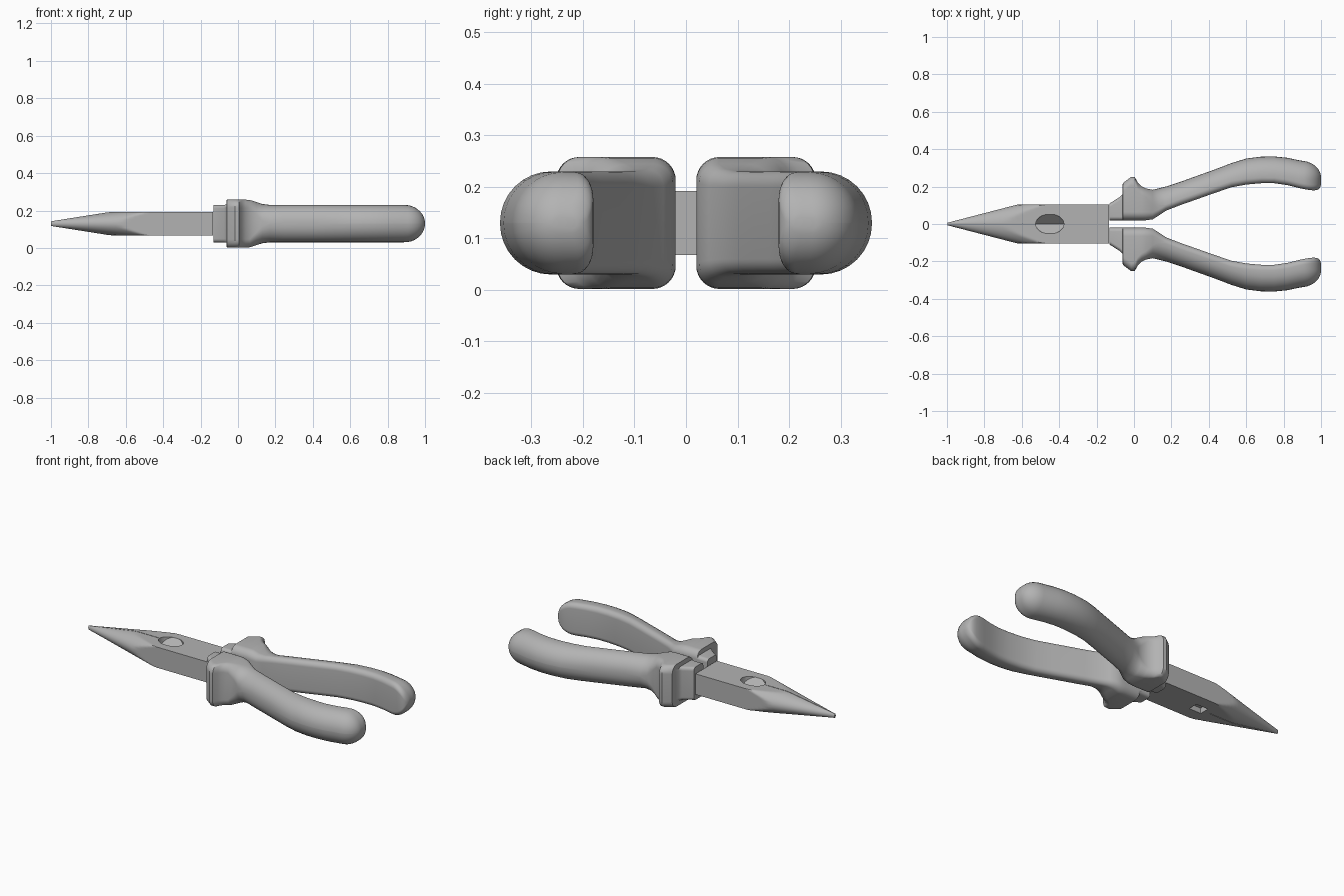
import bpy, bmesh
from math import cos, sin, pi, sqrt, radians

if "Cube" in bpy.data.objects:
    bpy.data.objects.remove(bpy.data.objects["Cube"], do_unlink=True)

MID = 0.13  # height of the tool's centre plane

steel = bpy.data.materials.new("plain grey")
steel.use_nodes = True
GREY = (0.45, 0.45, 0.45, 1)
steel.diffuse_color = GREY
steel.node_tree.nodes["Principled BSDF"].inputs["Base Color"].default_value = GREY


def finish(name, bm):
    """Turn a bmesh into a named object."""
    bmesh.ops.recalc_face_normals(bm, faces=bm.faces)
    mesh = bpy.data.meshes.new(name)
    bm.to_mesh(mesh)
    bm.free()
    mesh.materials.append(steel)
    obj = bpy.data.objects.new(name, mesh)
    bpy.context.collection.objects.link(obj)
    return obj


def loft(name, rings):
    """Skin a list of equal-length rings and cap both ends."""
    bm = bmesh.new()
    loops = [[bm.verts.new(p) for p in ring] for ring in rings]
    count = len(loops[0])
    for a, b in zip(loops, loops[1:]):
        for i in range(count):
            j = (i + 1) % count
            bm.faces.new((a[i], a[j], b[j], b[i]))
    bm.faces.new(loops[0])
    bm.faces.new(loops[-1])
    bmesh.ops.remove_doubles(bm, verts=bm.verts, dist=0.0004)
    return finish(name, bm)


def box(name, lo, hi):
    bm = bmesh.new()
    bmesh.ops.create_cube(bm, size=1)
    for v in bm.verts:
        v.co = [(a + b) / 2 + c * (b - a) for a, b, c in zip(lo, hi, v.co)]
    return finish(name, bm)


def cut(target, cutter):
    mod = target.modifiers.new(cutter.name, "BOOLEAN")
    mod.operation = "DIFFERENCE"
    mod.object = cutter
    mod.solver = "EXACT"
    cutter.hide_render = True
    cutter.hide_set(True)


def smooth(obj, angle):
    bpy.ops.object.select_all(action="DESELECT")
    obj.select_set(True)
    bpy.context.view_layer.objects.active = obj
    bpy.ops.object.shade_smooth_by_angle(angle=radians(angle))


# Jaws and joint block: an elliptical cone trimmed to a flat bar
def jaw_ring(x, sides=96):
    ry, rz = 0.006 + 0.26 * (x + 1), 0.0125 + 0.158 * (x + 1)
    ring = []
    for i in range(sides):
        a = 2 * pi * (i + 0.5) / sides
        y = max(-0.103, min(0.103, ry * cos(a)))
        z = max(-0.0625, min(0.0625, rz * sin(a)))
        ring.append((x, y, MID + z))
    return ring


jaws = loft("jaws", [jaw_ring(-1 + 0.025 * i) for i in range(24)] + [jaw_ring(-0.135)])
smooth(jaws, 25)

# Fine seam between the two jaws
cut(jaws, box("seam_cutter", (-1.1, -0.0015, 0), (-0.53, 0.0015, 0.3)))

# Oval V-shaped recess on the top of the joint
bm = bmesh.new()
oval = [(-0.45 + 0.075 * cos(pi * i / 24), 0.053 * sin(pi * i / 24)) for i in range(48)]
top = [bm.verts.new((x, y, 0.22)) for x, y in oval]
low = [bm.verts.new((x, y, 0.141 + abs(y))) for x, y in oval]
bm.faces.new(top)
bm.faces.new(low[:25])
bm.faces.new(low[24:] + low[:1])
for i in range(48):
    j = (i + 1) % 48
    bm.faces.new((top[i], top[j], low[j], low[i]))
cut(jaws, finish("oval_recess_cutter", bm))

# Small rectangular recess underneath
cut(jaws, box("slot_cutter", (-0.49, -0.03, 0), (-0.41, 0.03, 0.1)))


# Handles: rounded sections, softer on the outer side
def handle_ring(x, inner, outer, half, r_in, r_out, steps=8):
    width = outer - inner
    r_in = min(r_in, half * 0.95, width * 0.4)
    r_out = min(r_out, half * 0.99, width - r_in - 0.002)
    corners = [(outer, -1, r_out, 1, 0), (inner, 1, r_in, 1, 1),
               (inner, 1, r_in, -1, 2), (outer, -1, r_out, -1, 3)]
    ring = []
    for edge, inward, r, side, quarter in corners:
        for k in range(steps + 1):
            a = (quarter + k / steps) * pi / 2
            ring.append((x, edge + inward * r + r * cos(a),
                         MID + side * (half - r) + r * sin(a)))
    return ring


# Sleeve and finger guard: x, inner y, outer y, half height
guard = [(-0.13, 0.02, 0.11, 0.1), (-0.075, 0.02, 0.145, 0.1),
         (-0.062, 0.02, 0.16, 0.102), (-0.06, 0.02, 0.218, 0.128),
         (-0.05, 0.02, 0.226, 0.128), (-0.015, 0.02, 0.252, 0.128),
         (0.005, 0.02, 0.25, 0.128), (0.02, 0.02, 0.222, 0.128),
         (0.04, 0.02, 0.202, 0.128), (0.065, 0.02, 0.19, 0.126)]
# Curved grip: x, inner y, outer y
grip = [(0.1, 0.025, 0.183), (0.13, 0.044, 0.19), (0.17, 0.071, 0.2),
        (0.25, 0.102, 0.226), (0.33, 0.13, 0.255), (0.42, 0.162, 0.287),
        (0.52, 0.196, 0.325), (0.6, 0.211, 0.35), (0.68, 0.218, 0.36),
        (0.75, 0.218, 0.361), (0.82, 0.208, 0.354), (0.88, 0.193, 0.341)]
rings = []
for x, inner, outer, half in guard:
    r = 0.02 if x < -0.061 else 0.045
    rings.append(handle_ring(x, inner, outer, half, r, r))
for x, inner, outer in grip:
    blend = min(1, (x - 0.065) / 0.08)
    rings.append(handle_ring(x, inner, outer, 0.126 - 0.026 * blend,
                             0.045 - 0.015 * blend, 0.045 + 0.055 * blend))
# Domed end of the grip
for k in range(1, 10):
    t = sin(k / 9 * pi / 2) * 0.995
    shrink = sqrt(1 - t * t)
    rings.append(handle_ring(0.89 + 0.11 * t, 0.19 - 0.02 * t + 0.05 * (1 - shrink) ** 2,
                             0.248 + 0.09 * shrink, 0.1 * shrink, 0.03, 0.1))
handles = loft("handles", rings)
smooth(handles, 40)
mirror = handles.modifiers.new("opposite_handle", "MIRROR")
mirror.use_axis = (False, True, False)
